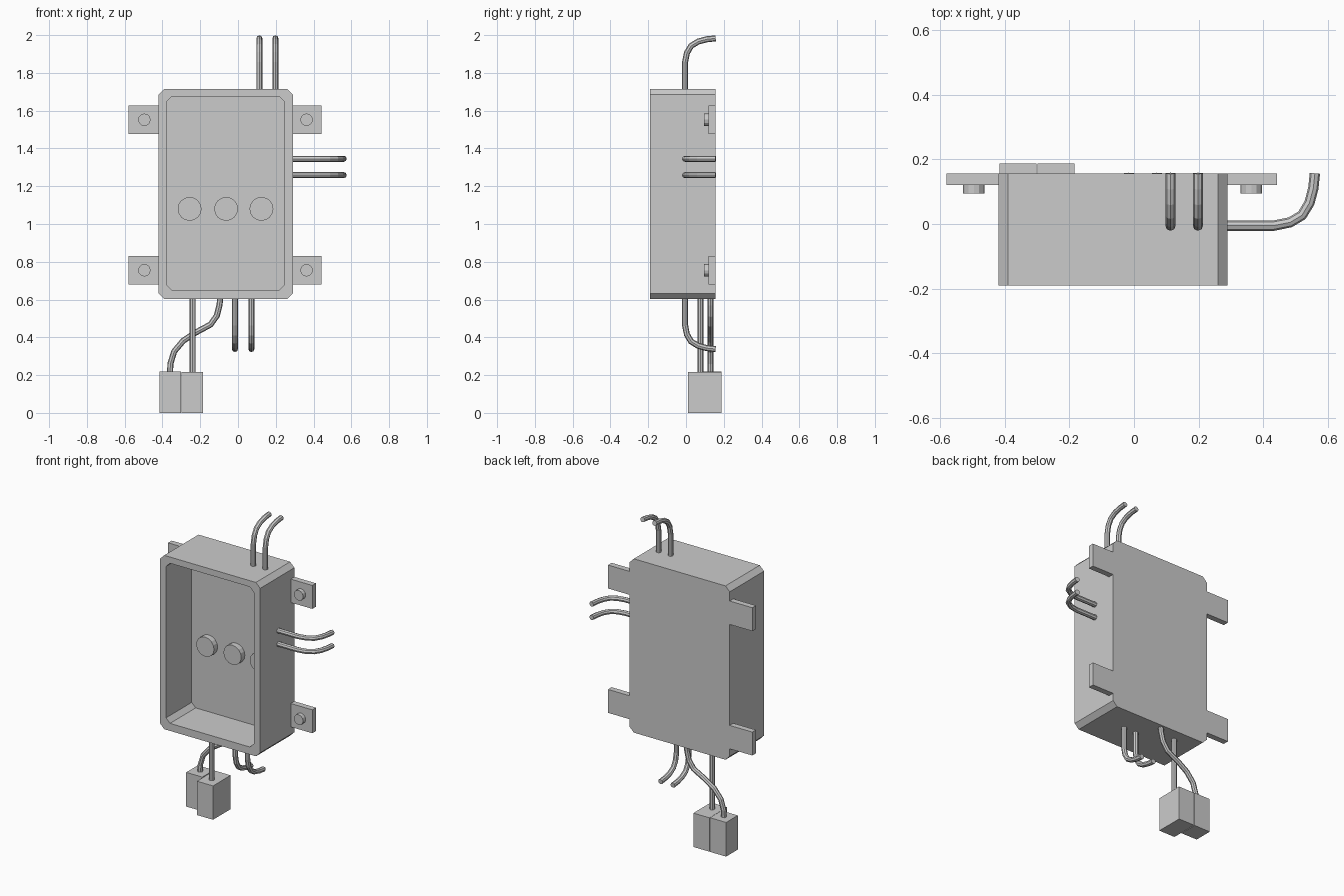
import bpy, bmesh, math
from mathutils import Vector

if "Cube" in bpy.data.objects:
    bpy.data.objects.remove(bpy.data.objects["Cube"])

BACK, FRONT, FLOOR = 0.157, -0.19, 0.07


def mesh_object(name, bm):
    bmesh.ops.recalc_face_normals(bm, faces=bm.faces)
    me = bpy.data.meshes.new(name)
    bm.to_mesh(me)
    bm.free()
    ob = bpy.data.objects.new(name, me)
    bpy.context.collection.objects.link(ob)
    return ob


def block(name, x0, x1, y0, y1, z0, z1):
    bm = bmesh.new()
    bmesh.ops.create_cube(bm, size=1)
    for v in bm.verts:
        v.co = Vector(((x0 + x1) / 2 + v.co.x * (x1 - x0),
                       (y0 + y1) / 2 + v.co.y * (y1 - y0),
                       (z0 + z1) / 2 + v.co.z * (z1 - z0)))
    return mesh_object(name, bm)


def disc(name, x, z, r, y0, y1, sides=12):
    bpy.ops.mesh.primitive_cylinder_add(
        vertices=sides, radius=r, depth=y1 - y0,
        location=(x, (y0 + y1) / 2, z), rotation=(math.pi / 2, 0, 0))
    bpy.context.object.name = name


def wire(name, points, r=0.016):
    cu = bpy.data.curves.new(name, 'CURVE')
    cu.dimensions = '3D'
    cu.bevel_depth = r
    cu.bevel_resolution = 2
    cu.use_fill_caps = True
    sp = cu.splines.new('POLY')
    sp.points.add(len(points) - 1)
    for p, co in zip(sp.points, points):
        p.co = (*co, 1)
    sp.use_smooth = False
    ob = bpy.data.objects.new(name, cu)
    bpy.context.collection.objects.link(ob)


def chamfered_loop(bm, x0, x1, z0, z1, c, y):
    pts = [(x0 + c, z0), (x1 - c, z0), (x1, z0 + c), (x1, z1 - c),
           (x1 - c, z1), (x0 + c, z1), (x0, z1 - c), (x0, z0 + c)]
    return [bm.verts.new((x, y, z)) for x, z in pts]


# Open-fronted housing with chamfered corners
bm = bmesh.new()
outer = (-0.42, 0.29, 0.602, 1.716, 0.03)
inner = (-0.377, 0.245, 0.65, 1.676, 0.028)
loops = [chamfered_loop(bm, *outer, BACK), chamfered_loop(bm, *outer, FRONT),
         chamfered_loop(bm, *inner, FRONT), chamfered_loop(bm, *inner, FLOOR)]
for a, b in zip(loops, loops[1:]):
    for i in range(8):
        j = (i + 1) % 8
        bm.faces.new((a[i], a[j], b[j], b[i]))
bm.faces.new(loops[0])
bm.faces.new(loops[-1])
mesh_object("housing", bm)

# Knobs on the cavity floor
for x in (-0.256, -0.063, 0.124):
    disc("knob", x, 1.08, 0.063, 0.033, FLOOR + 0.005, 16)

# Mounting ears with bolts
for z in (1.552, 0.755):
    for x0, x1, bx in ((-0.58, -0.415, -0.496), (0.285, 0.443, 0.363)):
        block("mounting_ear", x0, x1, 0.12, BACK, z - 0.075, z + 0.075)
        disc("mounting_bolt", bx, z, 0.033, 0.094, 0.125)

# Paired wires bending towards the wall: (distance from housing, y)
bend = [(-0.02, -0.005), (0.14, -0.005), (0.19, 0.005), (0.227, 0.027),
        (0.25, 0.065), (0.262, 0.11), (0.267, BACK)]
for x in (0.113, 0.198):
    wire("top_wire", [(x, y, 1.716 + d) for d, y in bend])
for z in (1.345, 1.259):
    wire("side_wire", [(0.293 + d, y, z) for d, y in bend])
for x in (-0.016, 0.071):
    wire("bottom_wire", [(x, y, 0.605 - d) for d, y in bend])

# Plug connectors and their wires
block("plug_left", -0.416, -0.302, 0.07, 0.188, 0, 0.219)
block("plug_right", -0.298, -0.184, 0.01, 0.188, 0, 0.217)
wire("plug_wire_straight", [(-0.24, 0.077, 0.62), (-0.24, 0.077, 0.2)])
s_curve = [(-0.093, 0.62), (-0.098, 0.57), (-0.112, 0.515), (-0.145, 0.468),
           (-0.225, 0.425), (-0.29, 0.382), (-0.338, 0.325), (-0.358, 0.26),
           (-0.36, 0.2)]
wire("plug_wire_curved", [(x, 0.13, z) for x, z in s_curve])
